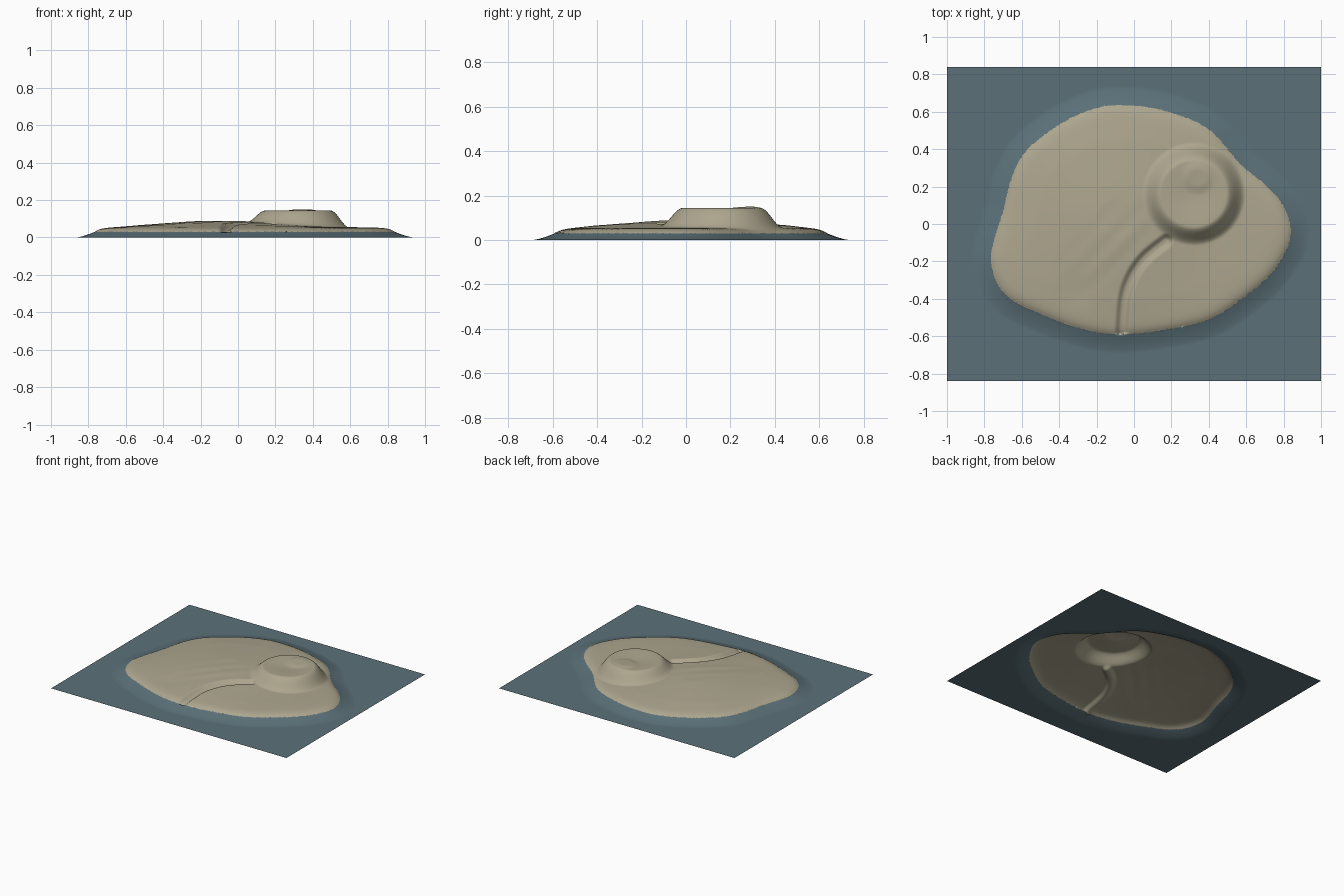
import bpy, math
from mathutils import Vector, kdtree

cube = bpy.data.objects.get("Cube")
if cube:
    bpy.data.objects.remove(cube, do_unlink=True)


def material(name, color):
    m = bpy.data.materials.new(name)
    m.use_nodes = True
    m.diffuse_color = (*color, 1)
    m.node_tree.nodes["Principled BSDF"].inputs["Base Color"].default_value = (*color, 1)
    return m


def smooth(a, b, v):
    t = min(1, max(0, (v - a) / (b - a)))
    return t * t * (3 - 2 * t)


def bump(x, y, cx, cy, size):
    return math.exp(-((x - cx) ** 2 + (y - cy) ** 2) / size ** 2)


def spline(points, closed, steps=24):
    """Catmull-Rom curve through the points"""
    n = len(points)
    pick = (lambda i: points[i % n]) if closed else (lambda i: points[min(n - 1, max(0, i))])
    out = []
    for i in range(n if closed else n - 1):
        a, b, c, d = (Vector((*pick(i + k), 0)) for k in (-1, 0, 1, 2))
        for s in range(steps):
            t = s / steps
            out.append(0.5 * (2 * b + (c - a) * t + (2 * a - 5 * b + 4 * c - d) * t ** 2
                              + (3 * b - a - 3 * c + d) * t ** 3))
    return out


def tree(points):
    kd = kdtree.KDTree(len(points))
    for i, p in enumerate(points):
        kd.insert(p, i)
    kd.balance()
    return kd


# Coastline, clockwise from the north
coast = spline([(-.08, .635), (.1, .62), (.3, .56), (.42, .49), (.5, .4), (.58, .31), (.7, .21),
                (.79, .11), (.835, 0), (.83, -.1), (.78, -.2), (.7, -.3), (.55, -.42), (.4, -.51),
                (.2, -.56), (-.08, -.59), (-.3, -.555), (-.5, -.48), (-.65, -.41), (-.73, -.32),
                (-.765, -.2), (-.75, -.09), (-.7, .07), (-.66, .23), (-.6, .36), (-.5, .46),
                (-.35, .56), (-.2, .62)], True)
coast_tree = tree(coast)
inward = []
for i in range(len(coast)):
    t = (coast[(i + 1) % len(coast)] - coast[i - 1]).normalized()
    inward.append(Vector((t.y, -t.x, 0)))

# Stream bed from the mesa to the south shore
stream_tree = tree(spline([(.17, -.09), (.06, -.18), (-.01, -.28), (-.05, -.4), (-.065, -.6)], False))


def height(x, y):
    p = Vector((x, y, 0))
    near, i, dist = coast_tree.find(p)
    d = (p - near).dot(inward[i])
    if abs(d) < dist * 0.5:
        d = math.copysign(dist, d)
    # shore slope
    if d < 0:
        z = 0.03 * max(0, 1 + d / 0.1) ** 1.4
    else:
        z = 0.03 + 0.023 * (1 - math.exp(-d / 0.03))
    if d <= 0:
        return z, d
    inland = smooth(0, 0.2, d)
    # central hill with faint diagonal ridges and a shallow southern hollow
    hill = 0.037 * bump(x, y, -.1, .03, .42)
    across, along = (x - y) * 0.707, (x + y) * 0.707
    ridges = 0.0012 * math.sin(across * 55) * math.exp(-(across / .14) ** 2 - ((along + .15) / .25) ** 2)
    z += inland * (min(hill, 0.035) + ridges - 0.005 * bump(x, y, -.3, -.37, .09))
    # stream
    z -= 0.02 * (1 - smooth(0.008, 0.042, stream_tree.find(p)[2]))
    # mesa with a dished top and a low knoll
    r = math.hypot(x - .32, y - .16)
    top = 0.134 + 0.01 * smooth(0, 0.18, r) + 0.008 * (1 - smooth(.04, .1, math.hypot(x - .34, y - .25)))
    k = 1 - smooth(0.175, 0.275, r)
    return z + (top - z) * k, d


# Terrain sheet
NX, NY, HX, HY = 300, 252, 1.0, 0.84
verts, inside = [], []
for j in range(NY + 1):
    for i in range(NX + 1):
        x, y = HX * (2 * i / NX - 1), HY * (2 * j / NY - 1)
        z, d = height(x, y)
        # pull nearby points onto the shoreline for a clean colour border
        if abs(d) < 0.0032:
            near = coast_tree.find((x, y, 0))[0]
            x, y, z, d = near.x, near.y, 0.03, 0
        verts.append((x, y, z))
        inside.append(d)
faces, land = [], []
for j in range(NY):
    for i in range(NX):
        a = j * (NX + 1) + i
        f = (a, a + 1, a + NX + 2, a + NX + 1)
        faces.append(f)
        land.append(1 if sum(inside[v] for v in f) > 0 else 0)

mesh = bpy.data.meshes.new("island_terrain")
mesh.from_pydata(verts, [], faces)
mesh.materials.append(material("sea blue", (0.105, 0.165, 0.19)))
mesh.materials.append(material("sandy land", (0.42, 0.385, 0.275)))
mesh.polygons.foreach_set("material_index", land)
mesh.polygons.foreach_set("use_smooth", [True] * len(faces))
mesh.update()
terrain = bpy.data.objects.new("island_terrain", mesh)
bpy.context.collection.objects.link(terrain)
